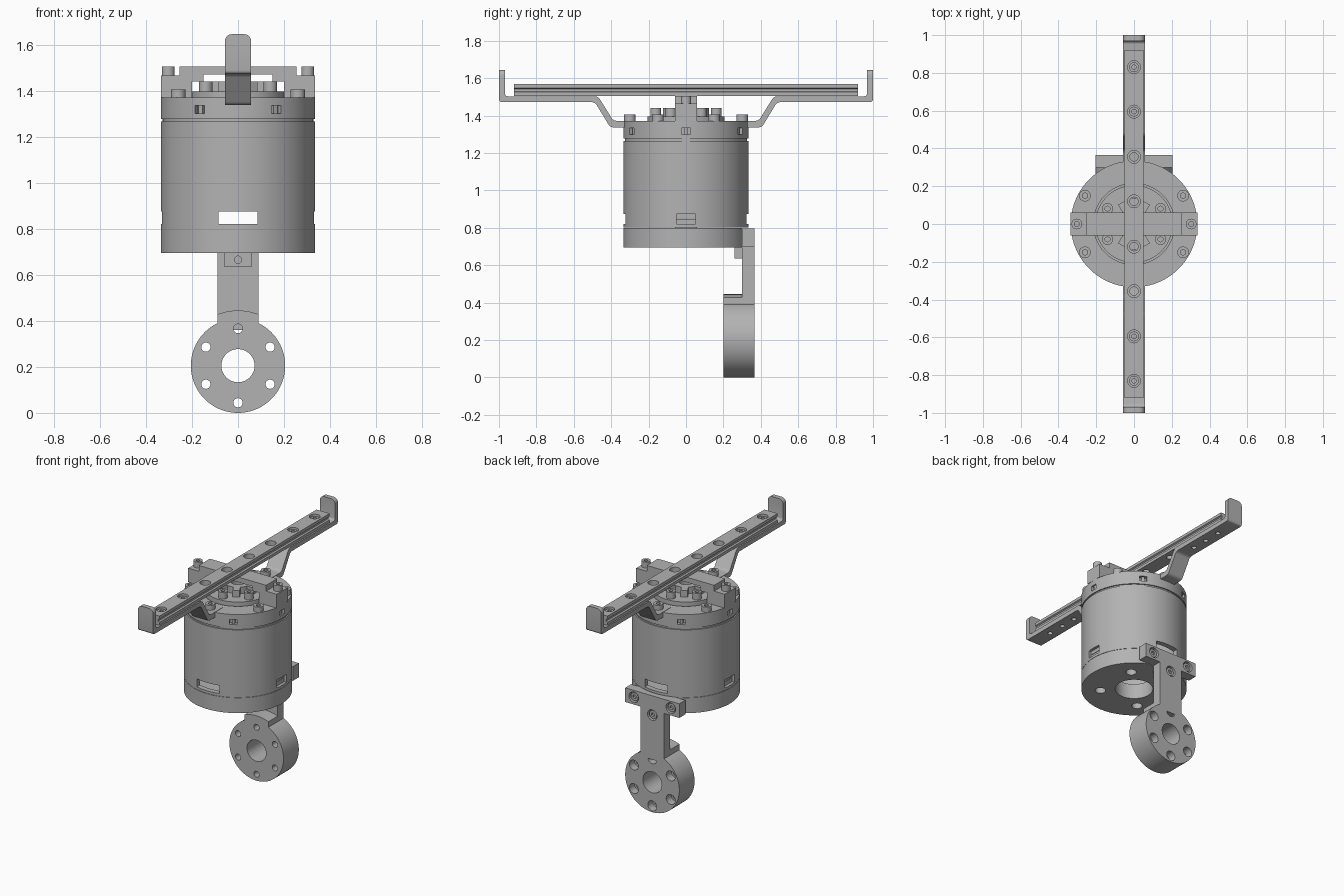
import bpy, bmesh
from math import sin, cos, pi, radians
from mathutils import Matrix, Vector

if "Cube" in bpy.data.objects:
    bpy.data.objects.remove(bpy.data.objects["Cube"])

metal = bpy.data.materials.new("grey_metal")
metal.use_nodes = True
GREY = (0.45, 0.45, 0.45, 1)
metal.diffuse_color = GREY
metal.node_tree.nodes["Principled BSDF"].inputs["Base Color"].default_value = GREY

TO_Y = Matrix.Rotation(-pi / 2, 4, 'X')   # turns +z into +y


def add(name, bm):
    bmesh.ops.recalc_face_normals(bm, faces=bm.faces)
    me = bpy.data.meshes.new(name)
    bm.to_mesh(me)
    bm.free()
    me.materials.append(metal)
    ob = bpy.data.objects.new(name, me)
    bpy.context.collection.objects.link(ob)
    return ob


def box(name, lo, hi, turn=0):
    bm = bmesh.new()
    bmesh.ops.create_cube(bm, size=1)
    lo, hi = Vector(lo), Vector(hi)
    m = Matrix.Translation((lo + hi) / 2) @ Matrix.Diagonal((*(hi - lo), 1))
    bm.transform(Matrix.Rotation(turn, 4, 'Z') @ m)
    return add(name, bm)


def cyl(name, r, a, b, at=(0, 0), axis='Z', n=48):
    """Cylinder from a to b along z (at = x, y) or along y (at = x, z)."""
    bm = bmesh.new()
    bmesh.ops.create_cone(bm, cap_ends=True, segments=n, radius1=r, radius2=r, depth=b - a)
    if axis == 'Z':
        bm.transform(Matrix.Translation((at[0], at[1], (a + b) / 2)))
    else:
        bm.transform(Matrix.Translation((at[0], (a + b) / 2, at[1])) @ TO_Y)
    return add(name, bm)


def extrude(name, pts, axis, half):
    """Closed profile in the plane across axis, extruded by half to both sides."""
    bm = bmesh.new()
    lift = (lambda u, v, w: (w, u, v)) if axis == 'X' else (lambda u, v, w: (u, w, v))
    f = bm.faces.new([bm.verts.new(lift(u, v, -half)) for u, v in pts])
    new = bmesh.ops.extrude_face_region(bm, geom=[f])["geom"]
    bmesh.ops.translate(bm, vec=lift(0, 0, 2 * half),
                        verts=[g for g in new if isinstance(g, bmesh.types.BMVert)])
    return add(name, bm)


def boolean(ob, tools, mode='DIFFERENCE'):
    for t in tools:
        m = ob.modifiers.new("cut", 'BOOLEAN')
        m.operation, m.solver, m.object = mode, 'EXACT', t
    dg = bpy.context.evaluated_depsgraph_get()
    me = bpy.data.meshes.new_from_object(ob.evaluated_get(dg))
    ob.modifiers.clear()
    ob.data = me
    for t in tools:
        bpy.data.objects.remove(t)
    return ob


def polar(r, deg):
    return r * cos(radians(deg)), r * sin(radians(deg))


# Socket screws share one mesh: head radius 1, height 1
master = boolean(cyl("screw", 1, 0, 1, n=32), [cyl("socket", 0.5, 0.4, 1.2, n=6)])
screw_mesh = master.data
bpy.data.objects.remove(master)


def screw(name, loc, r, h, back=False):
    ob = bpy.data.objects.new(name, screw_mesh)
    bpy.context.collection.objects.link(ob)
    m = Matrix.Translation(loc) @ (TO_Y if back else Matrix())
    ob.matrix_world = m @ Matrix.Diagonal((r, r, h, 1))


# Housing: base cap, windowed shell, top ring
base = cyl("base_cap", 0.335, 0.695, 0.80, n=96)
boolean(base, [cyl("c", 0.12, 0.6, 0.9), box("c", (-0.4, 0.30, 0.6), (0.4, 0.5, 0.9))]
        + [cyl("c", 0.034, 0.6, 0.77, polar(0.215, 45 + 90 * i), n=24) for i in range(4)])
shell = cyl("housing_shell", 0.335, 0.802, 1.265, n=96)
boolean(shell, [cyl("c", 0.30, 0.7, 1.4, n=96),
                box("c", (-0.085, -0.5, 0.82), (0.085, 0.5, 0.875)),
                box("c", (-0.5, -0.05, 0.82), (0.5, 0.05, 0.875))])
for s, side in ((1, "left"), (-1, "right")):
    for z0, z1 in ((0.80, 0.848), (0.851, 0.89)):
        xs = sorted((s * 0.24, s * 0.315))
        box("connector_" + side, (xs[0], -0.06, z0), (xs[1], 0.06, z1))
boolean(cyl("seam_band", 0.327, 1.255, 1.285, n=96), [cyl("c", 0.22, 1.2, 1.4)])
ring = cyl("top_ring", 0.335, 1.277, 1.37, n=96)
boolean(ring, [cyl("c", 0.215, 1.2, 1.5, n=96)]
        + [box("c", (0.305, -0.024, 1.30), (0.4, 0.024, 1.335), radians(60 * i)) for i in range(6)])
for i in range(6):
    box("ring_catch", (0.29, -0.01, 1.30), (0.325, 0.01, 1.335), radians(60 * i))

# Rotor disc and lobed hub
cyl("rotor_disc", 0.205, 1.26, 1.395, n=96)
hub = cyl("rotor_hub", 0.085, 1.39, 1.44)
boolean(hub, [box("c", (0, -0.022, 1.39), (0.13, 0.022, 1.44), radians(60 * i)) for i in range(6)],
        'UNION')
boolean(hub, [cyl("c", 0.045, 1.40, 1.5)])
for i in range(6):
    screw("rotor_screw", (*polar(0.162, 30 + 60 * i), 1.395), 0.029, 0.045)

# Ring screws
for a in (30, 90, 150, 210, 270, 330):
    screw("ring_screw", (*polar(0.30, a), 1.37), 0.031, 0.035)

# Cross bridge
half = [(0.335, 1.37), (0.335, 1.465), (0.255, 1.465), (0.255, 1.505)]
inner = [(0.15, 1.47), (0.15, 1.44), (0.20, 1.44), (0.20, 1.37)]
left = inner + half
extrude("cross_bridge", left + [(-x, z) for x, z in reversed(left)], 'Y', 0.06)
for s in (1, -1):
    screw("bridge_screw", (s * 0.303, 0, 1.465), 0.028, 0.04)

# Rail with grooved sides and counterbored holes
side = [(0.05, 1.505), (0.05, 1.525), (0.04, 1.53), (0.04, 1.543), (0.05, 1.548), (0.05, 1.568)]
rail = extrude("rail", side + [(-x, z) for x, z in reversed(side)], 'Y', 0.92)
cuts = []
for y in (0.83, 0.595, 0.355, 0.12):
    for s in (1, -1):
        cuts.append(cyl("c", 0.034, 1.535, 1.6, (0, s * y), n=32))
        if y > 0.5:
            screw("rail_screw", (0, s * y, 1.535), 0.026, 0.022)
        else:
            cuts.append(cyl("c", 0.022, 1.45, 1.6, (0, s * y), n=32))
boolean(rail, cuts)

# Bent support arms with upturned, rounded tips
arm = [(0.25, 1.337), (0.405, 1.337), (0.487, 1.472), (1, 1.472), (1, 1.645),
       (0.968, 1.645), (0.968, 1.503), (0.47, 1.503), (0.388, 1.372), (0.25, 1.372)]
for s, name in ((-1, "front_arm"), (1, "back_arm")):
    ob = extrude(name, [(s * y, z) for y, z in arm], 'X', 0.057)
    bm = bmesh.new()
    bm.from_mesh(ob.data)

    def pick(test):
        return [e for e in bm.edges if test(*[v.co for v in e.verts])]
    bends = pick(lambda a, b: abs(a.x - b.x) > 0.1 and abs(a.y) > 0.3 and a.z < 1.6)
    bmesh.ops.bevel(bm, geom=bends, offset=0.016, segments=4, profile=0.5, affect='EDGES')
    tips = pick(lambda a, b: min(a.z, b.z) > 1.64 and abs(a.x - b.x) < 0.01)
    bmesh.ops.bevel(bm, geom=tips, offset=0.03, segments=6, profile=0.5, affect='EDGES')
    bm.to_mesh(ob.data)
    bm.free()
    boolean(ob, [cyl("c", 0.016, 1.4, 1.495, (0, s * y), n=20) for y in (0.595, 0.71, 0.83)])

# Leg bracket: block, leg, tab and flange
block = box("bracket_block", (-0.205, 0.30, 0.70), (0.205, 0.365, 0.797))
leg = box("bracket_leg", (-0.09, 0.30, 0.36), (0.09, 0.365, 0.70))
spots = [(0.14, 0.75), (-0.14, 0.75), (0, 0.665)]
boolean(block, [cyl("c", 0.036, 0.335, 0.4, p, 'Y', 32) for p in spots[:2]])
boolean(leg, [cyl("c", 0.036, 0.335, 0.4, spots[2], 'Y', 32)])
for x, z in spots:
    screw("bracket_screw", (x, 0.335, z), 0.028, 0.022, True)
tab = box("bracket_tab", (-0.06, 0.26, 0.635), (0.06, 0.30, 0.695))
boolean(tab, [cyl("c", 0.016, 0.2, 0.29, (0, 0.665), 'Y', 20)])

flange = cyl("leg_flange", 0.205, 0.20, 0.365, (0, 0.205), 'Y', 96)
collar = cyl("c", 0.24, 0.20, 0.365, (0, 0.205), 'Y', 96)
boolean(collar, [box("c", (-0.09, 0.1, 0.21), (0.09, 0.5, 0.6))], 'INTERSECT')
boolean(flange, [collar], 'UNION')
holes = [cyl("c", 0.072, 0.1, 0.5, (0, 0.205), 'Y')]
for i in range(6):
    x, z = polar(0.161, 30 + 60 * i)
    holes.append(cyl("c", 0.02, 0.1, 0.5, (x, z + 0.205), 'Y', 24))
    holes.append(cyl("c", 0.034, 0.31, 0.5, (x, z + 0.205), 'Y', 24))
boolean(flange, holes)

# Smooth round walls, keep edges sharp
bpy.ops.object.select_all(action='DESELECT')
for ob in bpy.context.collection.objects:
    if ob.type == 'MESH' and metal.name in ob.data.materials:
        ob.select_set(True)
        bpy.context.view_layer.objects.active = ob
bpy.ops.object.shade_smooth_by_angle(angle=radians(30))
